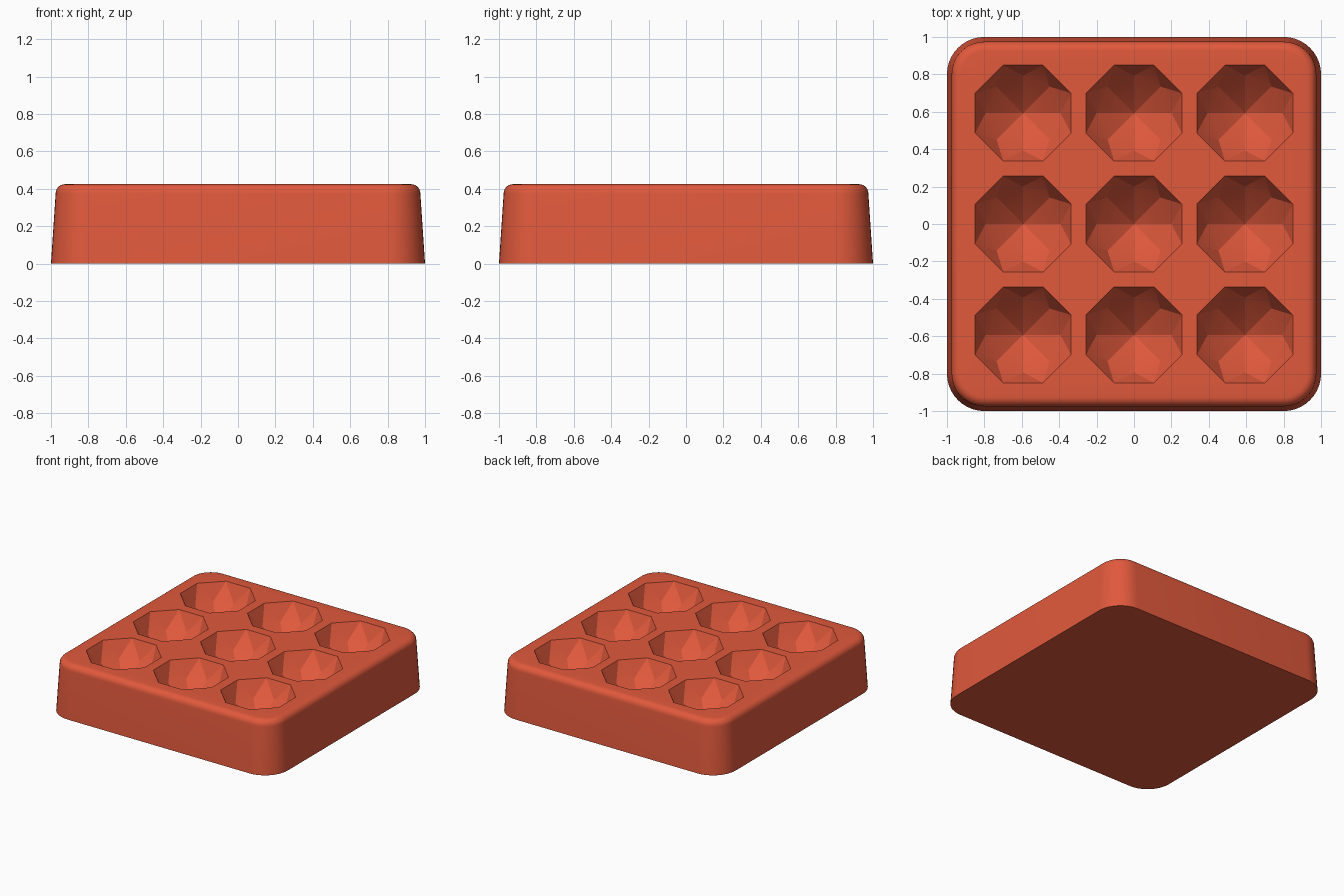
import bpy, bmesh
from math import sin, cos, pi, radians

default = bpy.data.objects.get("Cube")
if default:
    bpy.data.objects.remove(default, do_unlink=True)

TOP = 0.425        # tray height
ROUND = 0.05       # rounding of the top edge
SIDES = 8          # sides of each gem pocket
SPACING = 0.593    # distance between pockets

bm = bmesh.new()


def rounded_square(half, radius, z, steps=10):
    """Ring of vertices around a square with round corners."""
    ring = []
    for corner in range(4):
        mid = pi / 4 + corner * pi / 2
        cx = (half - radius) * (1 if cos(mid) > 0 else -1)
        cy = (half - radius) * (1 if sin(mid) > 0 else -1)
        for i in range(steps + 1):
            a = corner * pi / 2 + i / steps * pi / 2
            ring.append(bm.verts.new((cx + radius * cos(a), cy + radius * sin(a), z)))
    return ring


def polygon(cx, cy, radius, z, turn):
    """Ring of vertices on a regular polygon."""
    angles = [turn + 2 * pi * i / SIDES for i in range(SIDES)]
    return [bm.verts.new((cx + radius * cos(a), cy + radius * sin(a), z)) for a in angles]


def edges_of(ring):
    pairs = zip(ring, ring[1:] + ring[:1])
    return [bm.edges.get(p) or bm.edges.new(p) for p in pairs]


# Tapered outer wall and rounded top edge
levels = [(0.0, 0.0), (0.025, TOP - ROUND)]
for i in range(1, 7):
    a = i / 6 * pi / 2
    levels.append((0.025 + ROUND * (1 - cos(a)), TOP - ROUND + ROUND * sin(a)))
rings = [rounded_square(1 - inset, 0.2 - inset, z) for inset, z in levels]
for low, high in zip(rings, rings[1:]):
    for i in range(len(low)):
        j = (i + 1) % len(low)
        bm.faces.new((low[i], low[j], high[j], high[i]))

# Flat underside
bm.faces.new(reversed(rings[0]))

# Nine faceted pockets: a ring of steep triangles above a pointed floor
top_edges = edges_of(rings[-1])
for col in (-1, 0, 1):
    for row in (-1, 0, 1):
        x, y = col * SPACING, row * SPACING
        rim = polygon(x, y, 0.278, TOP, pi / SIDES)
        girdle = polygon(x, y, 0.2, TOP - 0.13, 0)
        tip = bm.verts.new((x, y, TOP - 0.28))
        for i in range(SIDES):
            j = (i + 1) % SIDES
            bm.faces.new((rim[i], girdle[j], girdle[i]))
            bm.faces.new((rim[i], rim[j], girdle[j]))
            bm.faces.new((girdle[i], girdle[j], tip))
        top_edges += edges_of(rim)

# Flat top around the pockets
bmesh.ops.triangle_fill(bm, edges=top_edges, use_beauty=True, normal=(0, 0, 1))
bmesh.ops.recalc_face_normals(bm, faces=bm.faces)

mesh = bpy.data.meshes.new("gem_mold_tray")
bm.to_mesh(mesh)
bm.free()
tray = bpy.data.objects.new("gem_mold_tray", mesh)
bpy.context.collection.objects.link(tray)

# Red silicone colour
colour = (0.75, 0.1, 0.045, 1)
material = bpy.data.materials.new("red_silicone")
material.use_nodes = True
material.diffuse_color = colour
shader = next(n for n in material.node_tree.nodes if n.type == "BSDF_PRINCIPLED")
shader.inputs["Base Color"].default_value = colour
mesh.materials.append(material)

# Smooth outer rounding, crisp pocket facets
for other in bpy.context.selected_objects:
    other.select_set(False)
tray.select_set(True)
bpy.context.view_layer.objects.active = tray
bpy.ops.object.shade_smooth_by_angle(angle=radians(20))
